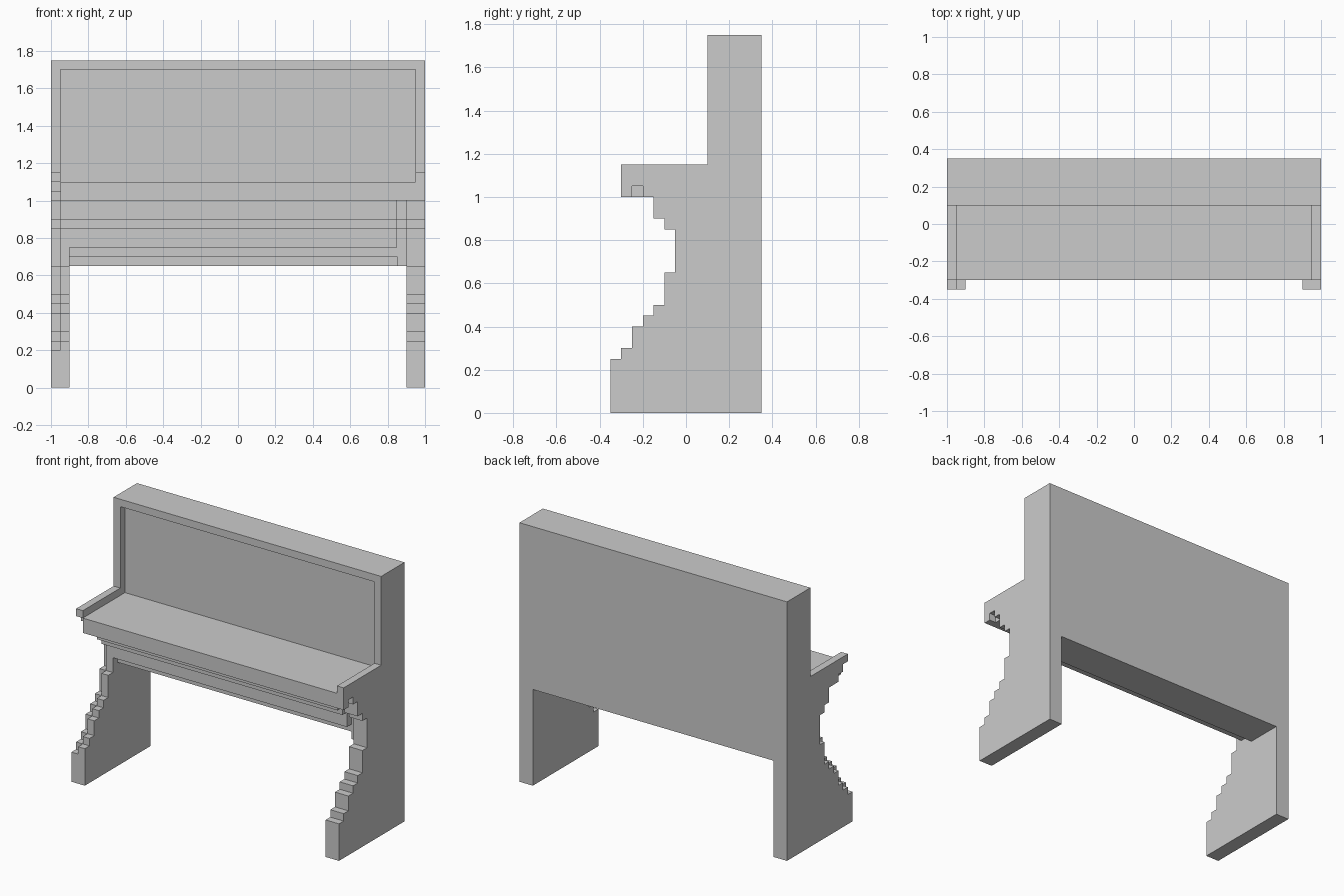
import bpy, bmesh

if "Cube" in bpy.data.objects:
    bpy.data.objects.remove(bpy.data.objects["Cube"])

BACK = 0.35


def slab(name, x0, x1, outline):
    """Extrude a closed (y, z) outline between x0 and x1."""
    bm = bmesh.new()
    face = bm.faces.new([bm.verts.new((x0, y, z)) for y, z in outline])
    ext = bmesh.ops.extrude_face_region(bm, geom=[face])
    moved = [v for v in ext["geom"] if isinstance(v, bmesh.types.BMVert)]
    bmesh.ops.translate(bm, verts=moved, vec=(x1 - x0, 0, 0))
    bmesh.ops.recalc_face_normals(bm, faces=bm.faces)
    mesh = bpy.data.meshes.new(name)
    bm.to_mesh(mesh)
    bm.free()
    obj = bpy.data.objects.new(name, mesh)
    bpy.context.collection.objects.link(obj)
    return obj


def stepped(z, rows):
    """Outline with a flat back and a stepped front: rows of (front y, top z)."""
    pts = [(BACK, z)]
    for y, top in rows:
        pts += [(y, z), (y, top)]
        z = top
    return pts + [(BACK, z)]


def box(name, x0, x1, y0, y1, z0, z1):
    return slab(name, x0, x1, [(y0, z0), (y1, z0), (y1, z1), (y0, z1)])


# Stepped fronts: full legs, and the thinner outer layer of the left side
leg = [(-.35, .25), (-.30, .30), (-.25, .40), (-.20, .45), (-.15, .50),
       (-.10, .65), (-.05, .85), (-.10, .90), (-.15, 1.0)]
inset = [(-.35, .20), (-.30, .25), (-.25, .30), (-.20, .40), (-.15, .45),
         (-.10, .50), (-.05, .65), (0, .85), (-.05, .90), (-.10, 1.0)]
upper = [(-.30, 1.15), (.10, 1.75)]

# Left side: inset outer cheek and full inner leg
slab("left_cheek", -1, -.95, stepped(0, inset + [(-.20, 1.05), (-.25, 1.10)] + upper))
slab("left_leg", -.95, -.90, stepped(0, leg))

# Right side: outer cheek with a small notch under the arm, and inner leg
right = stepped(0, leg + upper)
i = right.index((-.30, 1.0))
right[i:i] = [(-.20, 1.0), (-.20, 1.05), (-.25, 1.05), (-.25, 1.0)]
slab("right_cheek", .95, 1, right)
slab("right_leg", .90, .95, stepped(0, leg))

# Apron under the keybed, with a recessed strip at its right end
slab("apron", -.90, .85, stepped(.65, [(.10, .70), (0, .75), (-.05, .85),
                                       (-.10, .90), (-.15, 1.0)]))
slab("apron_groove", .85, .90, stepped(.65, [(0, .85), (-.05, .90), (-.10, 1.0)]))

# Keybed, recessed upper panel and top rail in one profile
slab("upper_body", -.95, .95, stepped(1.0, [(-.30, 1.10), (.15, 1.70), (.10, 1.75)]))
